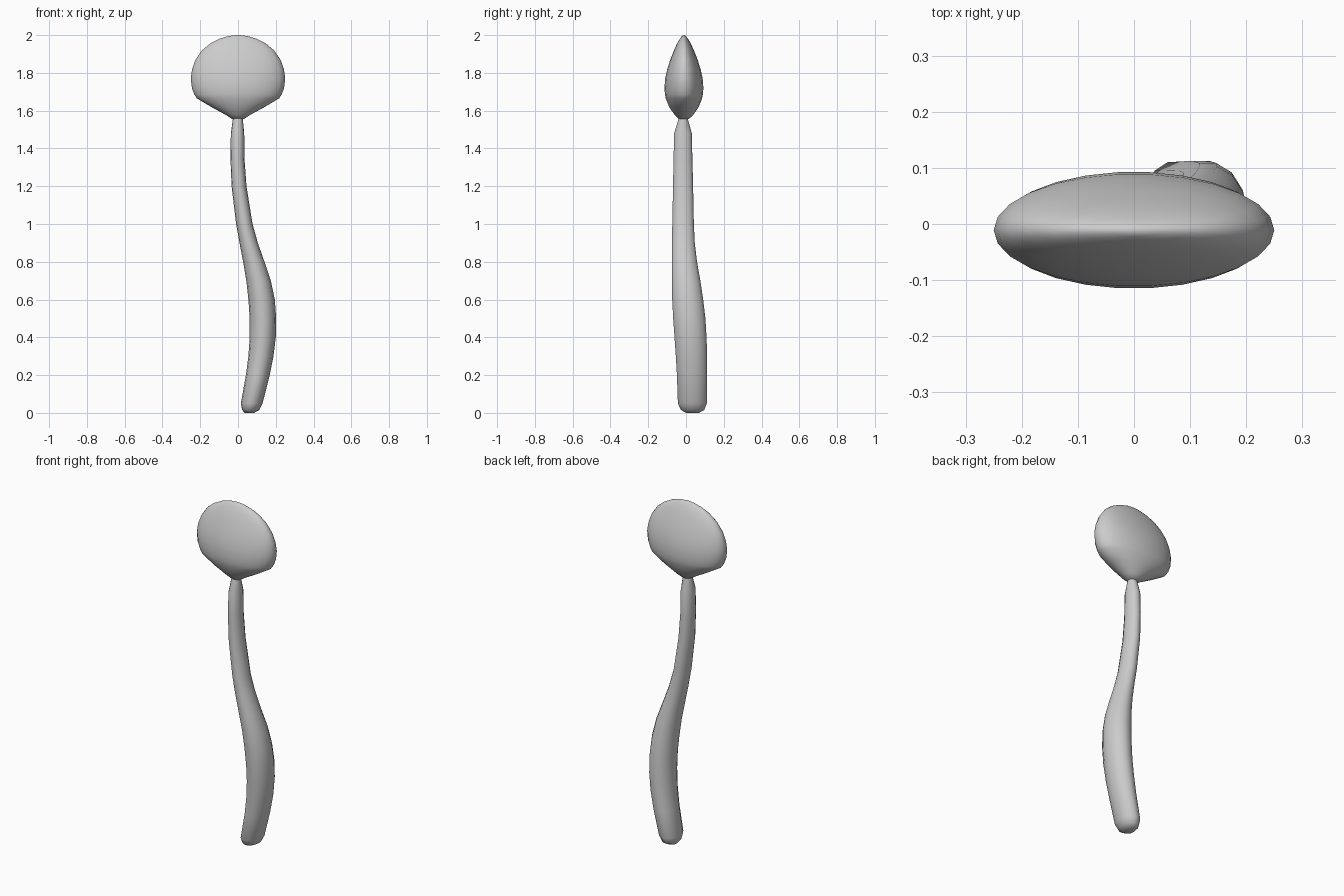
import bpy, bmesh
from math import cos, sin, pi


def loft(name, rings, sides):
    """Skin horizontal ellipses given as (z, x_min, x_max, y_min, y_max)."""
    bm = bmesh.new()
    loops = []
    for z, x0, x1, y0, y1 in rings:
        loops.append([bm.verts.new(((x0 + x1) / 2 + (x1 - x0) / 2 * cos(2 * pi * i / sides),
                                    (y0 + y1) / 2 + (y1 - y0) / 2 * sin(2 * pi * i / sides), z))
                      for i in range(sides)])
    for a, b in zip(loops, loops[1:]):
        for i in range(sides):
            j = (i + 1) % sides
            bm.faces.new((a[i], a[j], b[j], b[i]))
    bm.faces.new(loops[0][::-1])
    bm.faces.new(loops[-1])
    mesh = bpy.data.meshes.new(name)
    bm.to_mesh(mesh)
    bm.free()
    mesh.shade_smooth()
    obj = bpy.data.objects.new(name, mesh)
    bpy.context.collection.objects.link(obj)
    return obj


# Curved stem, thicker toward the base
loft("stem", [
    (0.00, 0.035, 0.085, 0.00, 0.07),
    (0.015, 0.022, 0.112, -0.028, 0.098),
    (0.05, 0.015, 0.13, -0.045, 0.112),
    (0.20, 0.042, 0.168, -0.05, 0.114),
    (0.30, 0.055, 0.188, -0.056, 0.114),
    (0.40, 0.062, 0.2, -0.063, 0.111),
    (0.50, 0.062, 0.202, -0.07, 0.105),
    (0.60, 0.055, 0.195, -0.075, 0.093),
    (0.70, 0.044, 0.174, -0.077, 0.078),
    (0.80, 0.027, 0.14, -0.077, 0.06),
    (0.90, 0.008, 0.105, -0.076, 0.048),
    (1.00, -0.01, 0.077, -0.074, 0.043),
    (1.20, -0.034, 0.045, -0.07, 0.039),
    (1.35, -0.04, 0.034, -0.067, 0.035),
    (1.48, -0.038, 0.033, -0.064, 0.032),
    (1.55, -0.028, 0.026, -0.042, 0.012),
    (1.60, -0.025, 0.025, -0.035, 0.01),
], 14)

# Flattened head: (z, half width, half depth)
head = [(1.555, 0.03, 0.025), (1.575, 0.06, 0.048), (1.62, 0.142, 0.079),
        (1.665, 0.218, 0.097), (1.685, 0.231, 0.101), (1.72, 0.244, 0.104),
        (1.77, 0.25, 0.1), (1.82, 0.243, 0.089), (1.87, 0.225, 0.073),
        (1.92, 0.19, 0.053), (1.955, 0.148, 0.037), (1.98, 0.1, 0.022),
        (1.995, 0.05, 0.011), (2.0, 0.01, 0.004)]
loft("head", [(z, -w, w, -0.011 - d, -0.011 + d) for z, w, d in head], 26)
